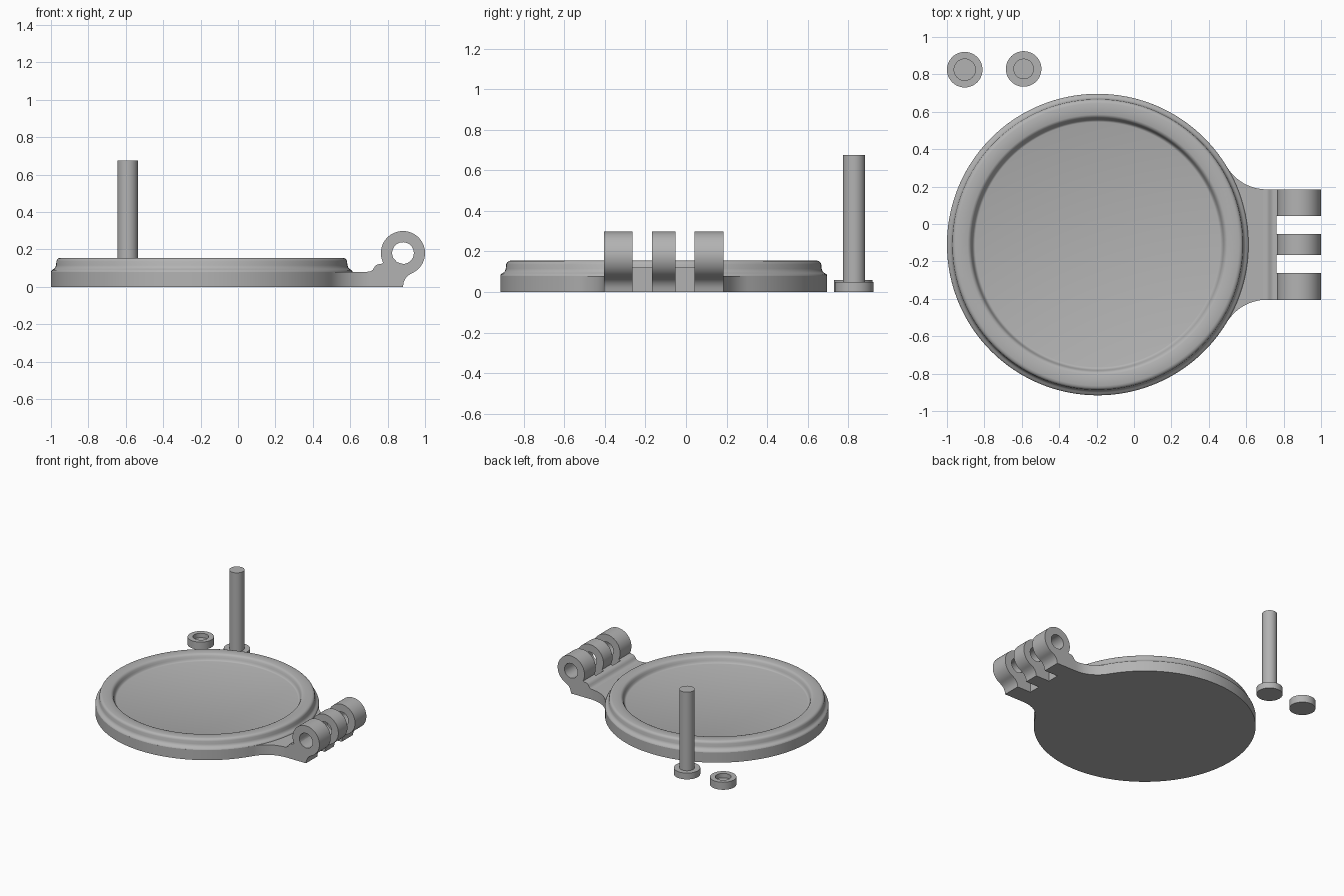
import bpy, bmesh, math

if "Cube" in bpy.data.objects:
    bpy.data.objects.remove(bpy.data.objects["Cube"])

grey = bpy.data.materials.new("light grey")
grey.diffuse_color = (0.45, 0.45, 0.45, 1)
grey.use_nodes = True
grey.node_tree.nodes["Principled BSDF"].inputs["Base Color"].default_value = grey.diffuse_color
CX, CY, R = -0.194, -0.11, 0.806      # centre and radius of the lid
HX, HZ = 0.882, 0.18                  # hinge axis
HALF = 0.295                          # half width of the hinge arm


def finish(name, bm):
    bmesh.ops.recalc_face_normals(bm, faces=bm.faces)
    mesh = bpy.data.meshes.new(name)
    bm.to_mesh(mesh)
    bm.free()
    mesh.materials.append(grey)
    ob = bpy.data.objects.new(name, mesh)
    bpy.context.collection.objects.link(ob)
    bpy.context.view_layer.objects.active = ob
    ob.select_set(True)
    bpy.ops.object.shade_smooth_by_angle(angle=math.radians(32))
    ob.select_set(False)
    return ob


def lathe(name, profile, x, y, steps):
    bm = bmesh.new()
    vs = [bm.verts.new((r, 0, z)) for r, z in profile]
    es = [bm.edges.new(p) for p in zip(vs, vs[1:])]
    bmesh.ops.spin(bm, geom=vs + es, cent=(0, 0, 0), axis=(0, 0, 1),
                   angle=2 * math.pi, steps=steps)
    bmesh.ops.remove_doubles(bm, verts=bm.verts, dist=1e-5)
    bmesh.ops.translate(bm, verts=bm.verts, vec=(x, y, 0))
    return finish(name, bm)


def extrude(name, points, vec):
    bm = bmesh.new()
    face = bm.faces.new([bm.verts.new(p) for p in points])
    new = bmesh.ops.extrude_face_region(bm, geom=[face])["geom"]
    bmesh.ops.translate(bm, vec=vec,
                        verts=[g for g in new if isinstance(g, bmesh.types.BMVert)])
    if face.is_valid and len(bm.faces) == len(points) + 1:
        bm.faces.new([v for v in face.verts])
    return finish(name, bm)


def arc(cx, cy, r, a0, a1, n):
    return [(cx + r * math.cos(a0 + (a1 - a0) * i / n),
             cy + r * math.sin(a0 + (a1 - a0) * i / n)) for i in range(n + 1)]


# Base plate: round outline blended into the hinge arm by tangent fillets
F = 0.25
fx = math.sqrt((R + F) ** 2 - (HALF + F) ** 2)
a = math.atan2(HALF + F, fx)
upper = arc(0, 0, R, math.pi, a, 72)
upper += arc(fx, HALF + F, F, math.pi + a, 1.5 * math.pi, 14)[1:]
upper.append((0.762 - CX, HALF))
outline = upper + [(x, -y) for x, y in reversed(upper[1:])]
extrude("base_plate", [(x + CX, y + CY, 0) for x, y in outline], (0, 0, 0.08))

# Raised rim with a shallow round recess
rim = [(0, 0.105), (0.655, 0.105), (0.661, 0.107), (0.667, 0.113), (0.672, 0.125),
       (0.677, 0.14), (0.684, 0.15), (0.695, 0.155), (0.755, 0.155),
       (0.766, 0.152), (0.773, 0.146), (0.777, 0.136), (0.779, 0.115),
       (0.783, 0.103), (0.79, 0.096), (0.798, 0.091), (0.804, 0.086), (R, 0.08)]
lathe("raised_rim", rim, CX, CY, 144)

# Ridge along the arm in front of the knuckles
ridge = [(0.69, 0.08), (0.71, 0.083), (0.72, 0.09), (0.727, 0.102), (0.735, 0.113),
         (0.747, 0.12), (0.762, 0.121), (0.762, 0.08)]
extrude("arm_ridge", [(x, CY - HALF, z) for x, z in ridge], (0, 2 * HALF, 0))


# Hinge knuckles: barrel, foot and pin hole in one side profile
def knuckle(name, y0, y1):
    ro, ri = 0.118, 0.058
    start = math.radians(-66)
    end = math.radians(208)
    outer = arc(HX, HZ, ro, start, end, 48)
    foot = [(0.762, 0.121), (0.762, 0), (HX, 0), (HX + 0.004, 0.024),
            (HX + 0.014, 0.045), (HX + 0.029, 0.061)]
    loop = outer + foot
    bm = bmesh.new()
    rings = []
    for y in (y0, y1):
        o = [bm.verts.new((x, y, z)) for x, z in loop]
        i = []
        for x, z in loop:
            t = math.atan2(z - HZ, x - HX)
            i.append(bm.verts.new((HX + ri * math.cos(t), y, HZ + ri * math.sin(t))))
        rings.append((o, i))
    (oa, ia), (ob, ib) = rings
    n = len(loop)
    for k in range(n):
        m = (k + 1) % n
        for q in ((oa[k], oa[m], ob[m], ob[k]), (ia[k], ia[m], ib[m], ib[k]),
                  (oa[k], oa[m], ia[m], ia[k]), (ob[k], ob[m], ib[m], ib[k])):
            bm.faces.new(q)
    finish(name, bm)


for name, y0, y1 in (("front_knuckle", -0.405, -0.263),
                     ("middle_knuckle", -0.167, -0.053),
                     ("back_knuckle", 0.043, 0.185)):
    knuckle(name, y0, y1)

# Hinge pin with its head, and the blind end cap
lathe("hinge_pin", [(0, 0), (0.095, 0), (0.095, 0.05), (0.055, 0.05),
                    (0.055, 0.675), (0, 0.675)], -0.59, 0.829, 64)
lathe("pin_cap", [(0, 0), (0.095, 0), (0.095, 0.06), (0.057, 0.06),
                  (0.057, 0.025), (0, 0.025)], -0.905, 0.825, 64)
